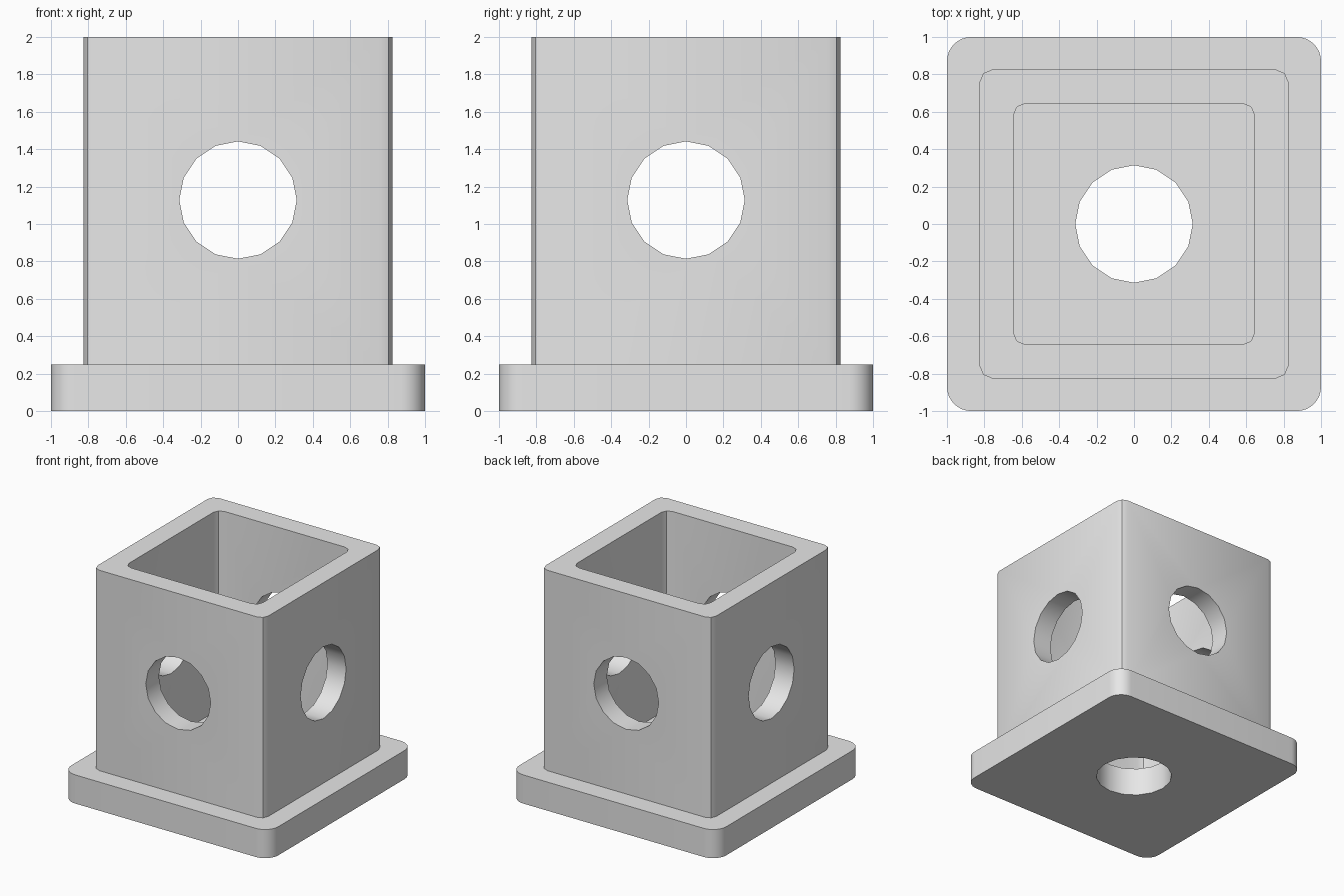
import bpy, bmesh, math

if "Cube" in bpy.data.objects:
    bpy.data.objects.remove(bpy.data.objects["Cube"])

grey = bpy.data.materials.new("plain_grey")
grey.diffuse_color = (0.8, 0.8, 0.8, 1)
grey.use_nodes = True
grey.node_tree.nodes["Principled BSDF"].inputs["Base Color"].default_value = grey.diffuse_color


def prism(name, points, z0, z1):
    """Extrude a closed xy outline from z0 to z1."""
    bm = bmesh.new()
    low = [bm.verts.new((x, y, z0)) for x, y in points]
    high = [bm.verts.new((x, y, z1)) for x, y in points]
    bm.faces.new(low[::-1])
    bm.faces.new(high)
    n = len(points)
    for i in range(n):
        j = (i + 1) % n
        bm.faces.new((low[i], low[j], high[j], high[i]))
    mesh = bpy.data.meshes.new(name)
    bm.to_mesh(mesh)
    bm.free()
    mesh.materials.append(grey)
    obj = bpy.data.objects.new(name, mesh)
    bpy.context.collection.objects.link(obj)
    return obj


def rounded_square(half, radius, segments):
    c = half - radius
    points = []
    for k, (sx, sy) in enumerate(((1, 1), (-1, 1), (-1, -1), (1, -1))):
        for i in range(segments + 1):
            a = math.pi / 2 * (k + i / segments)
            points.append((sx * c + radius * math.cos(a), sy * c + radius * math.sin(a)))
    return points


def circle(radius, sides):
    return [(radius * math.cos(math.tau * i / sides), radius * math.sin(math.tau * i / sides))
            for i in range(sides)]


def combine(target, tool, operation):
    """Apply a boolean, then discard the tool object."""
    tool.hide_render = True
    mod = target.modifiers.new("bool", "BOOLEAN")
    mod.operation = operation
    mod.solver = "EXACT"
    mod.object = tool
    bpy.context.view_layer.objects.active = target
    bpy.ops.object.modifier_apply(modifier=mod.name)
    bpy.data.objects.remove(tool)


# Square flange with a square tower on it
housing = prism("housing", rounded_square(1.0, 0.13, 8), 0, 0.25)
tower = prism("tower", rounded_square(0.825, 0.065, 2), 0.15, 2.0)
combine(housing, tower, "UNION")

# Open square cavity down to the flange top
cavity = prism("cavity", rounded_square(0.645, 0.065, 2), 0.25, 2.3)
combine(housing, cavity, "DIFFERENCE")

# Round hole through the floor
combine(housing, prism("floor_hole", circle(0.314, 16), -0.2, 0.6), "DIFFERENCE")

# Round holes through the four walls
for rotation in ((math.pi / 2, 0, 0), (0, math.pi / 2, 0)):
    drill = prism("wall_hole", circle(0.314, 16), -1.2, 1.2)
    drill.rotation_euler = rotation
    drill.location.z = 1.128
    bpy.context.view_layer.update()
    combine(housing, drill, "DIFFERENCE")

# Smooth curved walls, crisp rims
bpy.ops.object.select_all(action="DESELECT")
housing.select_set(True)
bpy.context.view_layer.objects.active = housing
bpy.ops.object.shade_smooth_by_angle(angle=math.radians(30))
